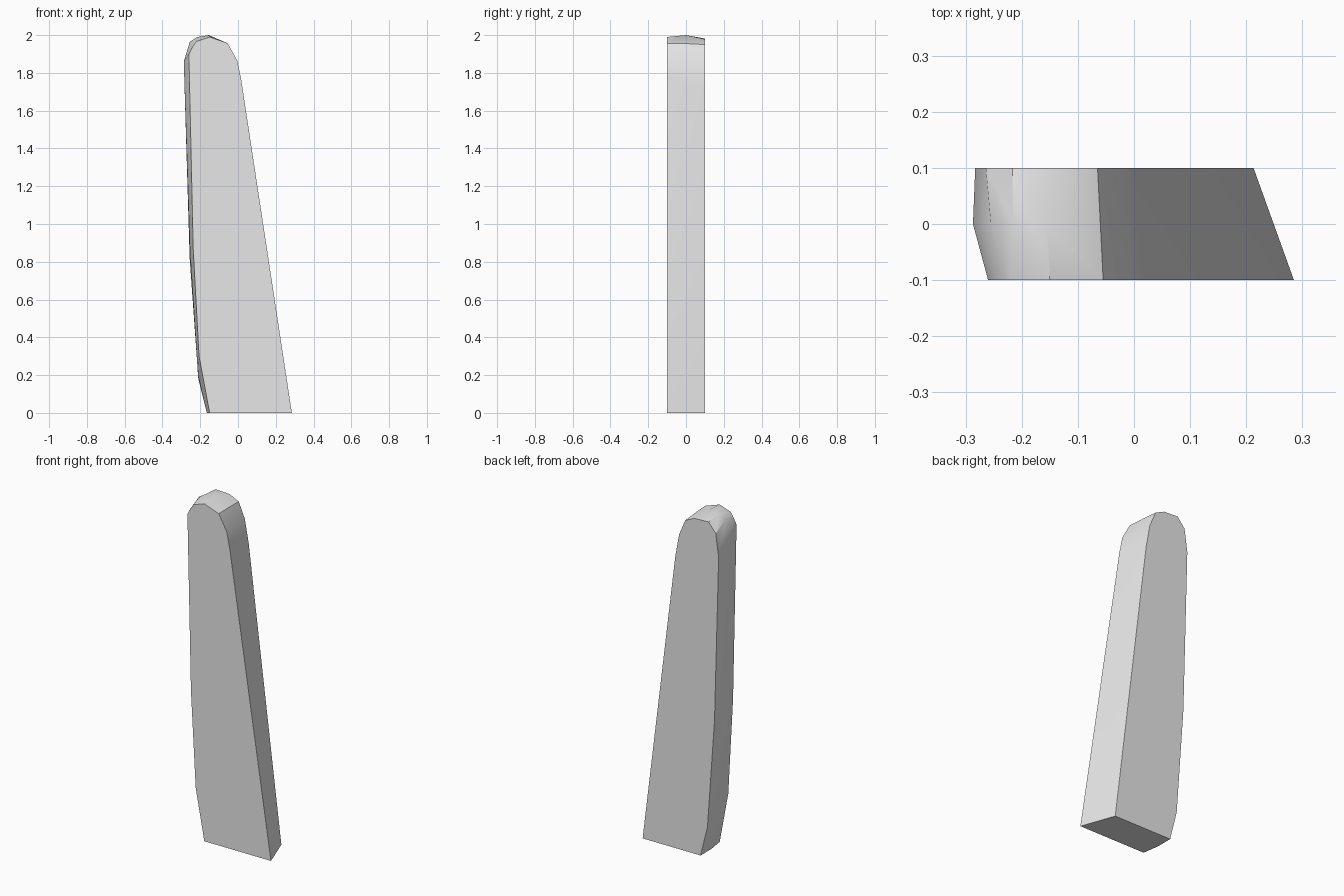
import bpy
import bmesh
from math import radians

cube = bpy.data.objects.get("Cube")
if cube:
    bpy.data.objects.remove(cube, do_unlink=True)


def flat_material(name, colour):
    mat = bpy.data.materials.new(name)
    mat.use_nodes = True
    mat.diffuse_color = colour
    mat.node_tree.nodes["Principled BSDF"].inputs["Base Color"].default_value = colour
    return mat


# Outline of the slab at three depths, as x, z points from the foot round the tip
front = [(.285, 0), (.016, 1.77), (-.004, 1.865), (-.055, 1.957), (-.15, 1.99), (-.22, 1.967),
         (-.242, 1.935), (-.26, 1.9), (-.237, .865), (-.206, .3), (-.15, 0)]
middle = [(.249, 0), (.008, 1.745), (-.014, 1.861), (-.06, 1.955), (-.155, 2), (-.215, 1.99),
          (-.255, 1.965), (-.287, 1.86), (-.254, .85), (-.212, .2), (-.165, 0)]
back = [(.213, 0), (0, 1.72), (-.025, 1.857), (-.065, 1.95), (-.125, 1.978), (-.217, 1.982),
        (-.264, 1.926), (-.283, 1.79), (-.256, .82), (-.21, .18), (-.165, 0)]

# Loft the outlines into one closed slab
bm = bmesh.new()
rings = [[bm.verts.new((x, y, z)) for x, z in outline]
         for outline, y in ((front, -.1), (middle, 0), (back, .1))]
for a, b in zip(rings, rings[1:]):
    for i in range(len(a)):
        j = (i + 1) % len(a)
        bm.faces.new((a[i], a[j], b[j], b[i]))
bm.faces.new(rings[0])
bm.faces.new(rings[-1])
bmesh.ops.recalc_face_normals(bm, faces=bm.faces)

mesh = bpy.data.meshes.new("tapered_slab")
bm.to_mesh(mesh)
bm.free()
mesh.materials.append(flat_material("light grey", (.8, .8, .8, 1)))
slab = bpy.data.objects.new("tapered_slab", mesh)
bpy.context.collection.objects.link(slab)

# Smooth the rounded edge, keep the rims sharp
bpy.ops.object.select_all(action="DESELECT")
slab.select_set(True)
bpy.context.view_layer.objects.active = slab
bpy.ops.object.shade_smooth_by_angle(angle=radians(32))
